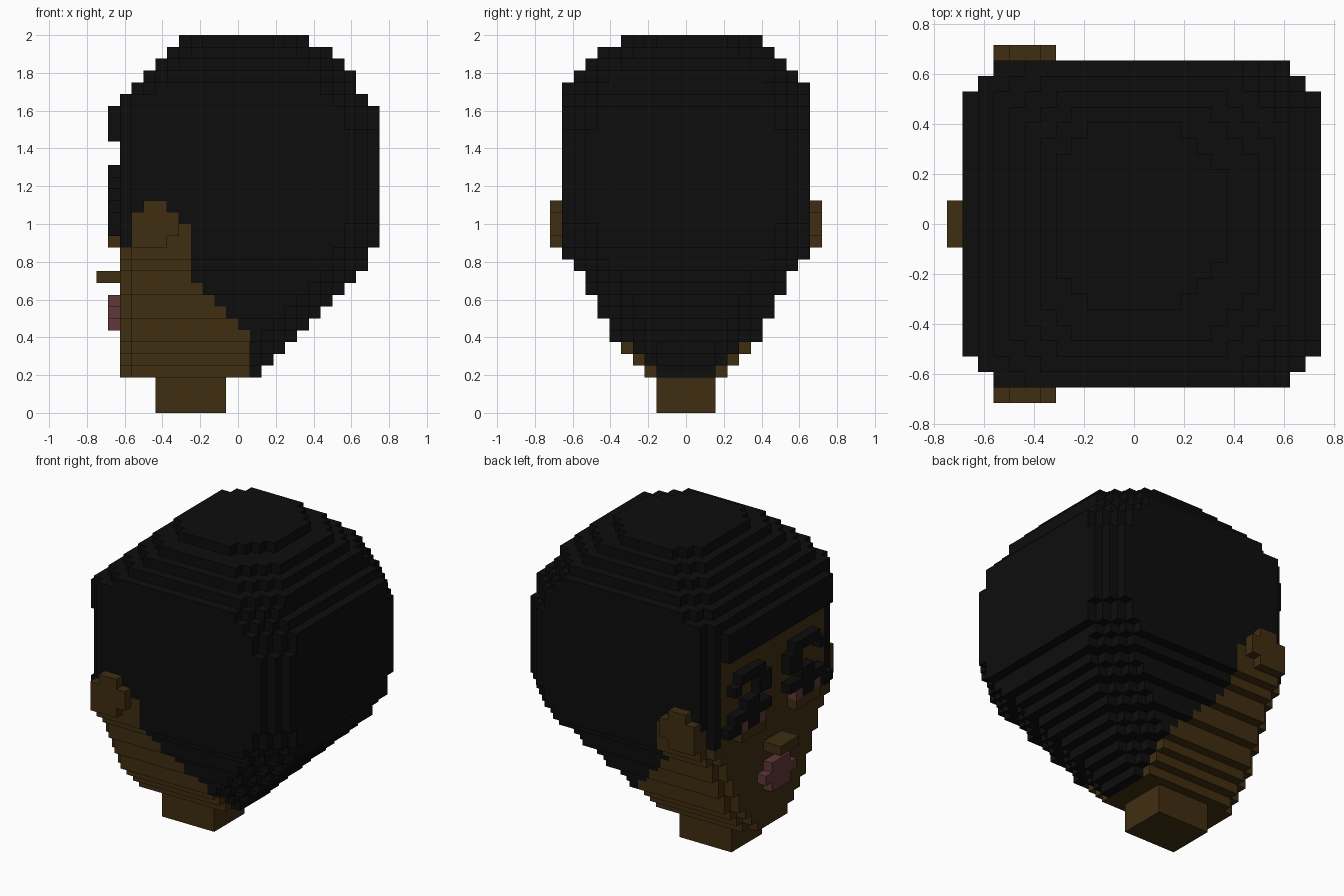
import bpy, bmesh
from mathutils import Vector

if "Cube" in bpy.data.objects:
    bpy.data.objects.remove(bpy.data.objects["Cube"])

S = 0.0625  # cell size


def material(name, rgb):
    m = bpy.data.materials.new(name)
    m.use_nodes = True
    m.diffuse_color = (*rgb, 1)
    m.node_tree.nodes["Principled BSDF"].inputs["Base Color"].default_value = (*rgb, 1)
    return m


SKIN = material("dark_skin", (0.050, 0.027, 0.0055))
HAIR = material("black_hair", (0.004, 0.004, 0.004))
PINK = material("dusky_pink", (0.115, 0.038, 0.040))


def block(i0, i1, j0, j1, k0, k1):
    """All cells between inclusive grid indices."""
    return {(i, j, k) for i in range(i0, i1 + 1)
            for j in range(j0, j1 + 1) for k in range(k0, k1 + 1)}


def both(cells):
    """Mirror cells across the middle of the face."""
    return cells | {(i, -j, k) for i, j, k in cells}


def spread(runs):
    """Expand (value, count) runs into one value per layer."""
    return [v for v, n in runs for _ in range(n)]


# Layer profiles from the chin (layer 3) to the crown (layer 31)
half_y = spread([(3, 1), (4, 1), (5, 1), (6, 2), (7, 2), (8, 2), (9, 1),
                 (10, 15), (9, 1), (8, 1), (7, 1), (5, 1)])
x_max = spread([(2, 1), (3, 1), (4, 1), (5, 1), (6, 1), (7, 1), (8, 1), (9, 1),
                (10, 1), (11, 2), (12, 12), (11, 1), (10, 2), (9, 1), (8, 1), (6, 1)])
x_min = spread([(-10, 20), (-11, 3), (-10, 1), (-9, 1), (-8, 1), (-7, 1), (-6, 1), (-5, 1)])
skin_end = spread([(1, 4), (0, 1), (-1, 1), (-2, 1), (-3, 1), (-4, 5)])


def is_skin(i, j, k):
    if k < 14:                       # jaw and cheeks
        return i < skin_end[k - 3]
    sideburn = i == -10 and abs(j) >= 9
    if k < 16:                       # around the ears
        return i < -4 and not sideburn
    return k < 23 and i == -10 and not sideburn


# Head volume with stepped corners, split into skin and hair
head, hair = set(), set()
for n, (h, a, b) in enumerate(zip(half_y, x_min, x_max)):
    k = n + 3
    back = 2 if 16 <= k <= 23 else min(3, h - 2)
    front = 1 if k < 14 else (2 if k > 26 else 1)
    if a == -11:
        front = 2
    for i in range(a, b):
        cut = max(0, back - (b - 1 - i), front - (i - a))
        w = h - cut
        for j in range(-w, w + 1 + (k == 31)):
            (head if is_skin(i, j, k) else hair).add((i, j, k))

# Features standing proud of the face
brow = (block(-11, -11, 2, 3, 18, 19) | block(-11, -11, 4, 6, 20, 20)
        | block(-11, -11, 3, 3, 20, 20) | block(-11, -11, 7, 7, 19, 19))
lash = (block(-11, -11, 2, 7, 16, 16) | block(-11, -11, 4, 5, 17, 17)
        | block(-11, -11, 7, 8, 15, 15))
pupil = block(-11, -11, 4, 5, 15, 15)
eye = block(-11, -11, 3, 3, 15, 15) | block(-11, -11, 6, 6, 15, 15)
lid = block(-11, -11, 3, 6, 14, 14)
ear = (block(-9, -6, 11, 11, 15, 16) | block(-8, -7, 11, 11, 17, 17)
       | block(-9, -7, 11, 11, 14, 14))
mouth = (block(-11, -11, -1, 1, 7, 7) | block(-11, -11, -2, 2, 8, 8)
         | both(block(-11, -11, 1, 1, 9, 9)) | block(-11, -11, 0, 0, 9, 9))

parts = [
    ("head", head, SKIN),
    ("hair", hair, HAIR),
    ("neck", block(-7, -2, -2, 2, 0, 2), SKIN),
    ("ears", both(ear), SKIN),
    ("nose", block(-12, -11, -1, 1, 11, 11), SKIN),
    ("lower_eyelids", both(lid), SKIN),
    ("eyebrows", both(brow), HAIR),
    ("eyelashes", both(lash), HAIR),
    ("pupils", both(pupil), HAIR),
    ("eye_whites", both(eye), PINK),
    ("mouth", mouth, PINK),
]
filled = set().union(*(cells for _, cells, _ in parts))


def build(name, cells, mat):
    """Mesh the exposed sides of a set of cells."""
    bm = bmesh.new()
    for c in sorted(cells):
        centre = Vector((c[0] + 0.5, c[1], c[2] + 0.5)) * S
        for axis in range(3):
            for sign in (-1, 1):
                near = list(c)
                near[axis] += sign
                if tuple(near) in filled:
                    continue
                n, u, v = Vector(), Vector(), Vector()
                n[axis] = sign * S / 2
                u[(axis + 1) % 3] = S / 2
                v[(axis + 2) % 3] = sign * S / 2
                bm.faces.new([bm.verts.new(centre + n + p)
                              for p in (-u - v, u - v, u + v, v - u)])
    bmesh.ops.remove_doubles(bm, verts=bm.verts, dist=0.001)
    mesh = bpy.data.meshes.new(name)
    bm.to_mesh(mesh)
    bm.free()
    mesh.materials.append(mat)
    bpy.context.collection.objects.link(bpy.data.objects.new(name, mesh))


for part in parts:
    build(*part)
